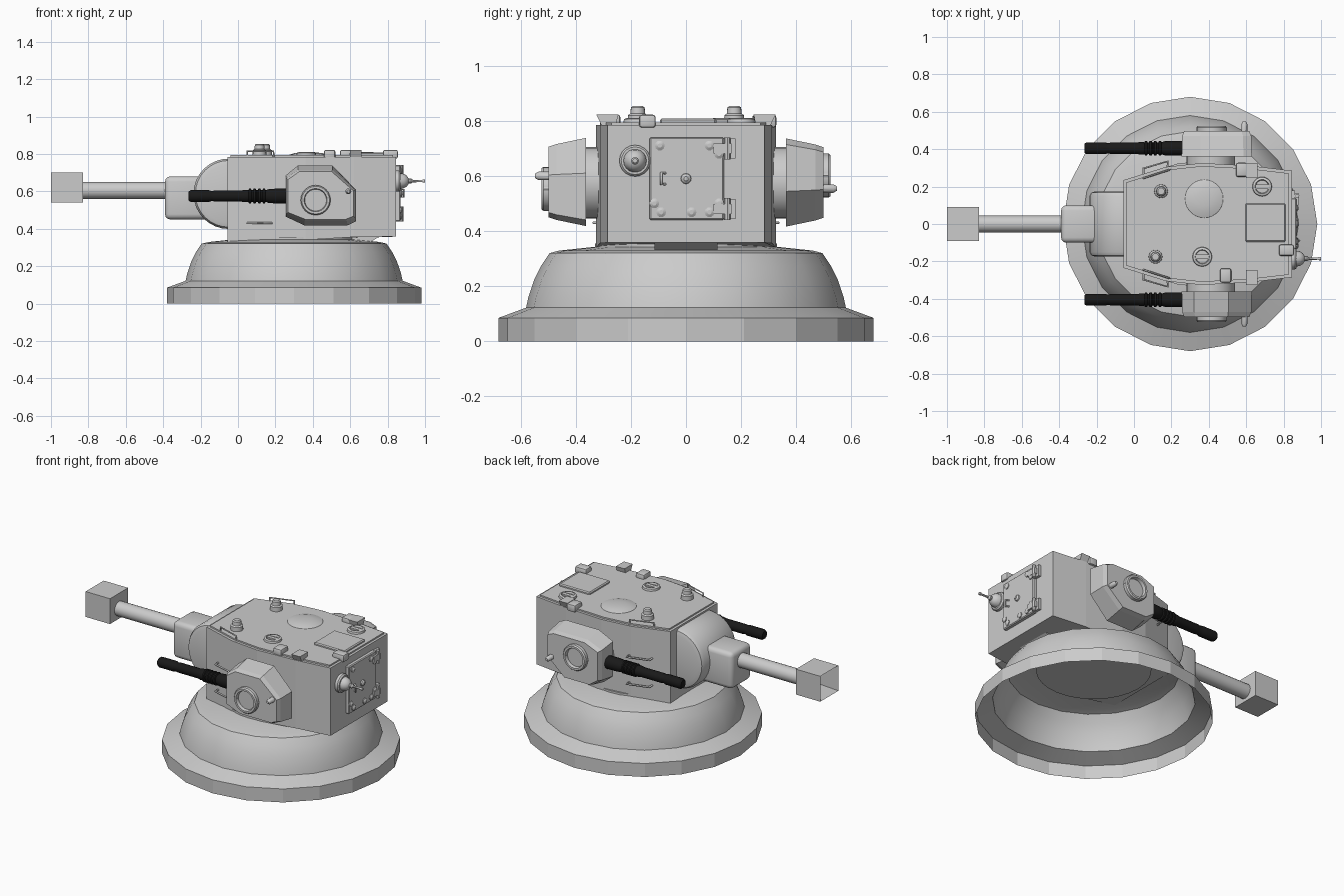
import bpy, bmesh, math
from mathutils import Vector

if "Cube" in bpy.data.objects:
    bpy.data.objects.remove(bpy.data.objects["Cube"])

black = bpy.data.materials.new("gunmetal_black")
black.diffuse_color = (0.01, 0.01, 0.01, 1)
black.use_nodes = True
black.node_tree.nodes["Principled BSDF"].inputs["Base Color"].default_value = black.diffuse_color


def finish(name, bm, smooth=False, mat=None, closed=True):
    if closed:
        bmesh.ops.recalc_face_normals(bm, faces=bm.faces)
    me = bpy.data.meshes.new(name)
    bm.to_mesh(me)
    bm.free()
    ob = bpy.data.objects.new(name, me)
    bpy.context.collection.objects.link(ob)
    if mat:
        me.materials.append(mat)
    if smooth:
        bpy.ops.object.select_all(action='DESELECT')
        ob.select_set(True)
        bpy.context.view_layer.objects.active = ob
        bpy.ops.object.shade_smooth_by_angle(angle=math.radians(32))
    return ob


def loft(name, rings, cap=True, smooth=False, mat=None):
    bm = bmesh.new()
    vs = [[bm.verts.new(p) for p in ring] for ring in rings]
    n = len(vs[0])
    for a, b in zip(vs, vs[1:]):
        for i in range(n):
            bm.faces.new((a[i], a[(i + 1) % n], b[(i + 1) % n], b[i]))
    if cap:
        bm.faces.new(vs[0][::-1])
        bm.faces.new(vs[-1])
    return finish(name, bm, smooth, mat)


def lathe(name, profile, loc, axis=(0, 0, 1), n=20, cap=True, smooth=True, mat=None):
    """Revolve (radius, height) points about an axis through loc."""
    q = Vector(axis).to_track_quat('Z', 'Y')
    rings = []
    for r, h in profile:
        rings.append([Vector(loc) + q @ Vector((r * math.cos(t), r * math.sin(t), h))
                      for t in (2 * math.pi * i / n for i in range(n))])
    return loft(name, rings, cap, smooth, mat)


def box(name, x, y, z, bevel=0.0, seg=1):
    bm = bmesh.new()
    bmesh.ops.create_cube(bm, size=1)
    for v in bm.verts:
        v.co = [(a[0] + a[1]) / 2 + c * abs(a[1] - a[0]) for a, c in zip((x, y, z), v.co)]
    if bevel:
        bmesh.ops.bevel(bm, geom=bm.edges[:], offset=bevel, segments=seg, affect='EDGES', profile=0.5)
    return finish(name, bm, seg > 1)


def rod(name, pts, r):
    cu = bpy.data.curves.new(name, 'CURVE')
    cu.dimensions = '3D'
    cu.bevel_depth = r
    cu.bevel_resolution = 1
    cu.use_fill_caps = True
    sp = cu.splines.new('POLY')
    sp.points.add(len(pts) - 1)
    for p, c in zip(sp.points, pts):
        p.co = (*c, 1)
    bpy.context.collection.objects.link(bpy.data.objects.new(name, cu))


# Base: faceted flange and hollow smooth dome
lathe("base_flange", [(.68, 0), (.68, .085)], (.3, 0, 0), cap=False, smooth=False)
lathe("base_dome", [(.68, .085), (.58, .122), (.572, .16), (.55, .225), (.525, .275), (.495, .32),
                    (.46, .329), (.31, .345)], (.3, 0, 0), cap=False)
lathe("turret_ring", [(.33, .325), (.33, .355)], (.3, 0, 0), n=32)

# Turret body and roof plate
half = [(-.055, .235, .33), (.17, .305, .335), (.36, .326, .34), (.62, .312, .356), (.845, .285, .358)]
outline = half + [(x, -y, z) for x, y, z in reversed(half)]
loft("turret_body", [outline, [(x, y, .785) for x, y, z in outline]])
plate = [(.4 + (x - .4) * .965, y * .95) for x, y, z in outline]
loft("roof_plate", [[(x, y, h) for x, y in plate] for h in (.78, .794)])
loft("rear_bottom_wedge", [[(.6, y, .325), (.7, y, .325), (.76, y, .36), (.6, y, .36)] for y in (-.115, .115)])

# Main gun
lathe("gun_shield", [(.155, -.175), (.178, -.168), (.188, -.15), (.188, .15), (.178, .168), (.155, .175)],
      (-.05, 0, .587), (0, 1, 0), 32)
box("gun_collar", (-.39, -.15), (-.1, .1), (.45, .68), .028, 3)
lathe("main_barrel", [(.045, 0), (.045, .5)], (-.86, 0, .605), (1, 0, 0), 20)
bm = bmesh.new()
bmesh.ops.create_cube(bm, size=1)
for v in bm.verts:
    v.co = (-.915 + v.co.x * .17, v.co.y * .18, .62 + v.co.z * .16)
bm.normal_update()
front = [f for f in bm.faces if f.normal.x < -.9]
bmesh.ops.inset_region(bm, faces=front, thickness=.03)
for v in front[0].verts:
    v.co.x += .14
finish("muzzle_block", bm)

# Side gun pods: the far one is the near one turned over about the gun axis
pod = [(.255, .685), (.32, .738), (.505, .738), (.63, .61), (.63, .44), (.585, .418), (.355, .418), (.255, .465)]
for s, side in ((-1, "near"), (1, "far")):
    def fz(z):
        return z if s < 0 else 1.154 - z
    rings = [[(.44 + (x - .44) * kx, s * y, fz(.577 + (z - .577) * kz)) for x, z in pod]
             for y, kx, kz in ((.362, 1, 1), (.47, .985, .86), (.498, .93, .8))]
    loft(side + "_pod", rings)
    out = (0, s, 0)
    lathe(side + "_pod_neck", [(.13, 0), (.13, .1)], (.41, s * .28, .575), out, 24)
    lathe(side + "_pod_ring", [(.058, .0), (.058, .015), (.062, .028), (.074, .028), (.08, .02), (.08, -.02)][::-1]
          + [(.058, .008)], (.415, s * .497, fz(.553)), out, 24)
    lathe(side + "_pod_pin", [(.016, 0), (.016, .055), (.008, .068)], (.59, s * .48, fz(.6)), out, 10)
    for dx in (-.07, .07):
        lathe(side + "_ring_bolt", [(.012, 0), (.012, .02)], (.415 + dx, s * .497, fz(.553)), out, 8)
    gun = [(.024, 0), (.032, .012), (.032, .11), (.027, .125), (.03, .14), (.03, .28), (.034, .3)]
    for k in range(4):
        h = .32 + k * .025
        gun += [(.032, h), (.04, h + .004), (.04, h + .014), (.032, h + .018)]
    gun += [(.038, .43), (.04, .46), (.04, .54)]
    lathe(side + "_side_gun", gun, (-.265, s * .405, .575), (1, 0, 0), 14, mat=black)

    # Grab handles on the cheeks and roof edge
    for z in (.43, .6):
        rod(side + "_cheek_handle", [(.05, s * .26, z), (.05, s * .297, z), (.18, s * .335, z), (.18, s * .305, z)], .006)
    rod(side + "_roof_handle", [(.05, s * .245, .785), (.05, s * .245, .815), (.19, s * .29, .815),
                               (.19, s * .29, .785)], .005)

# Roof fittings
lathe("roof_dome", [(.105, 0), (.1, .006), (.075, .014), (.04, .019), (.01, .02)], (.375, .135, .79), n=28)
box("roof_hatch", (.595, .81), (-.095, .11), (.785, .808), .006)
for x, y in ((.145, .175), (.115, -.175)):
    lathe("roof_periscope", [(.037, 0), (.036, .03), (.027, .036), (.025, .058), (.018, .064)], (x, y, .79), n=16)
for x, y in ((.685, .2), (.365, -.175)):
    lathe("roof_port", [(.053, 0), (.05, .016), (.038, .02), (.034, .008)], (x, y, .79), n=20)
    box("port_bar", (x - .036, x + .036), (y - .012, y + .012), (.79, .808))
for x, y, w, d in ((.575, .29, .06, .075), (.49, -.275, .06, .075), (.815, -.14, .08, .06)):
    box("roof_vision_block", (x - w / 2, x + w / 2), (y - d / 2, y + d / 2), (.775, .822), .01, 2)
for s in (-1, 1):
    y0, y1 = s * .245, s * .325
    loft("rear_corner_lug", [[(x, y0 + s * .012, .78), (x, y1 - s * .02, .78), (x, y1, .822), (x, y0, .822)]
                             for x in (.6, .66)])

# Rear door with hinges, lugs, knob and handle
box("rear_door", (.835, .868), (-.132, .138), (.44, .74), .005)
for z in (.7, .48):
    box("door_hinge_leaf", (.84, .88), (.1, .165), (z - .018, z + .018))
    box("door_hinge_plate", (.84, .862), (.135, .18), (z - .036, z + .036))
    lathe("hinge_pin", [(.012, 0), (.012, .08)], (.872, .15, z - .04), n=8)
for y, z in ((-.095, .71), (.085, .71), (-.115, .5), (-.09, .468), (.02, .468), (.085, .468), (.12, .5), (.12, .68)):
    lathe("door_lug", [(.018, 0), (.018, .008), (.008, .014)], (.865, y, z), (1, 0, 0), 10)
lathe("door_knob", [(.02, 0), (.018, .01), (.008, .018)], (.865, 0, .59), (1, 0, 0), 12)
rod("door_handle", [(.865, -.075, .61), (.885, -.09, .61), (.885, -.09, .57), (.865, -.075, .57)], .005)

# Rear ball-mounted gun
c = (.84, -.185, .655)
lathe("ball_mount_ring", [(.057, 0), (.057, .022), (.05, .03)], c, (1, 0, 0), 20)
lathe("ball_mount", [(.042 * math.cos(a), .03 + .045 * math.sin(a)) for a in (0, .4, .8, 1.2, 1.5)], c, (1, 0, 0), 18)
lathe("rear_gun", [(.014, .06), (.014, .085), (.007, .095), (.006, .145), (.009, .15), (.009, .16)], c, (1, 0, 0), 10)
